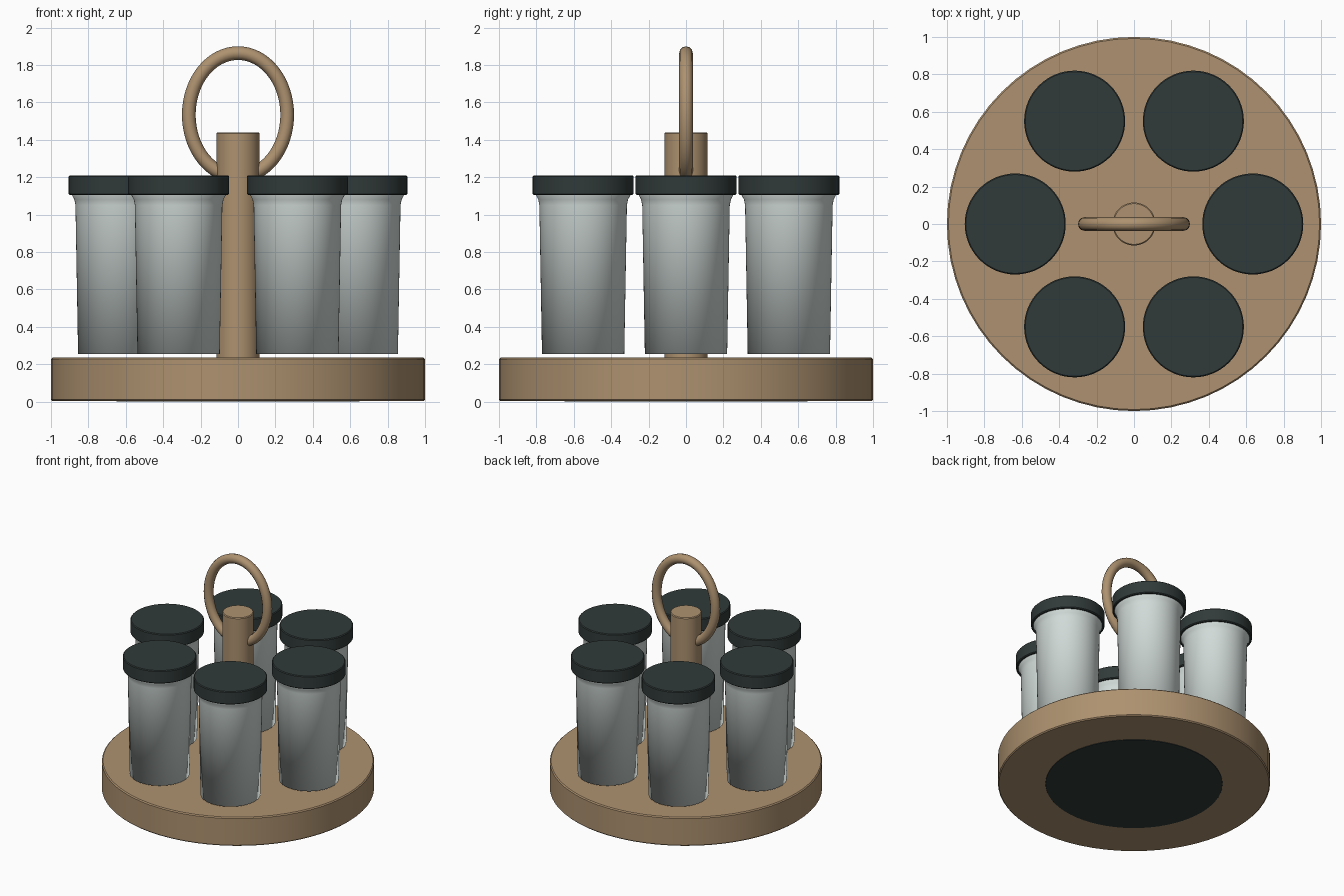
import bpy
import bmesh
from math import sin, cos, pi, radians

cube = bpy.data.objects.get("Cube")
if cube:
    bpy.data.objects.remove(cube, do_unlink=True)


def material(name, rgb):
    mat = bpy.data.materials.new(name)
    mat.use_nodes = True
    mat.diffuse_color = (*rgb, 1)
    mat.node_tree.nodes["Principled BSDF"].inputs["Base Color"].default_value = (*rgb, 1)
    return mat


wood = material("warm wood", (0.42, 0.285, 0.16))
glass = material("pale glass", (0.64, 0.71, 0.69))
dark = material("dark lid", (0.030, 0.043, 0.041))


def select_only(obj):
    bpy.ops.object.select_all(action="DESELECT")
    obj.select_set(True)
    bpy.context.view_layer.objects.active = obj


def lathe(name, profile, mat, segments=64, location=(0, 0, 0), sharp=True):
    """Turn a (radius, height) profile around z, capping both ends."""
    bm = bmesh.new()
    rings = [[bm.verts.new((r * cos(2 * pi * i / segments), r * sin(2 * pi * i / segments), z))
              for i in range(segments)] for r, z in profile]
    for low, high in zip(rings, rings[1:]):
        for i in range(segments):
            j = (i + 1) % segments
            bm.faces.new((low[i], low[j], high[j], high[i]))
    bm.faces.new(rings[0][::-1])
    bm.faces.new(rings[-1])
    mesh = bpy.data.meshes.new(name)
    bm.to_mesh(mesh)
    bm.free()
    mesh.materials.append(mat)
    obj = bpy.data.objects.new(name, mesh)
    obj.location = location
    bpy.context.collection.objects.link(obj)
    select_only(obj)
    if sharp:
        bpy.ops.object.shade_smooth_by_angle(angle=radians(30))
    else:
        bpy.ops.object.shade_smooth()
    return obj


def disc(name, radius, bottom, top, mat, bevel, **options):
    """Cylinder with softened rims."""
    profile = [(radius - bevel, bottom), (radius, bottom + bevel),
               (radius, top - bevel), (radius - bevel, top)]
    return lathe(name, profile, mat, **options)


# Base, foot pad and centre post
disc("base", 1.0, 0.003, 0.235, wood, 0.008)
disc("foot_pad", 0.65, 0.0, 0.006, dark, 0.001)
disc("post", 0.115, 0.2, 1.44, wood, 0.006, segments=48)

# Oval carrying ring through the top of the post
curve = bpy.data.curves.new("handle_ring", "CURVE")
curve.dimensions = "3D"
curve.bevel_depth = 0.0365
curve.bevel_resolution = 4
count = 64
spline = curve.splines.new("POLY")
spline.points.add(count - 1)
for i, point in enumerate(spline.points):
    a = 2 * pi * i / count
    point.co = (0.263 * cos(a), 0, 1.533 + 0.33 * sin(a), 1)
spline.use_cyclic_u = True
curve.materials.append(wood)
ring = bpy.data.objects.new("handle_ring", curve)
bpy.context.collection.objects.link(ring)
select_only(ring)
bpy.ops.object.convert(target="MESH")
bpy.ops.object.shade_smooth()

# Six lidded jars around the post
jar_profile = [(0.22, 0.255), (0.234, 1.05), (0.24, 1.08), (0.253, 1.105), (0.253, 1.15)]
for k in range(6):
    a = k * pi / 3
    spot = (0.635 * cos(a), 0.635 * sin(a), 0)
    lathe(f"jar_{k + 1}", jar_profile, glass, location=spot, sharp=False)
    disc(f"lid_{k + 1}", 0.27, 1.105, 1.21, dark, 0.006, location=spot)
